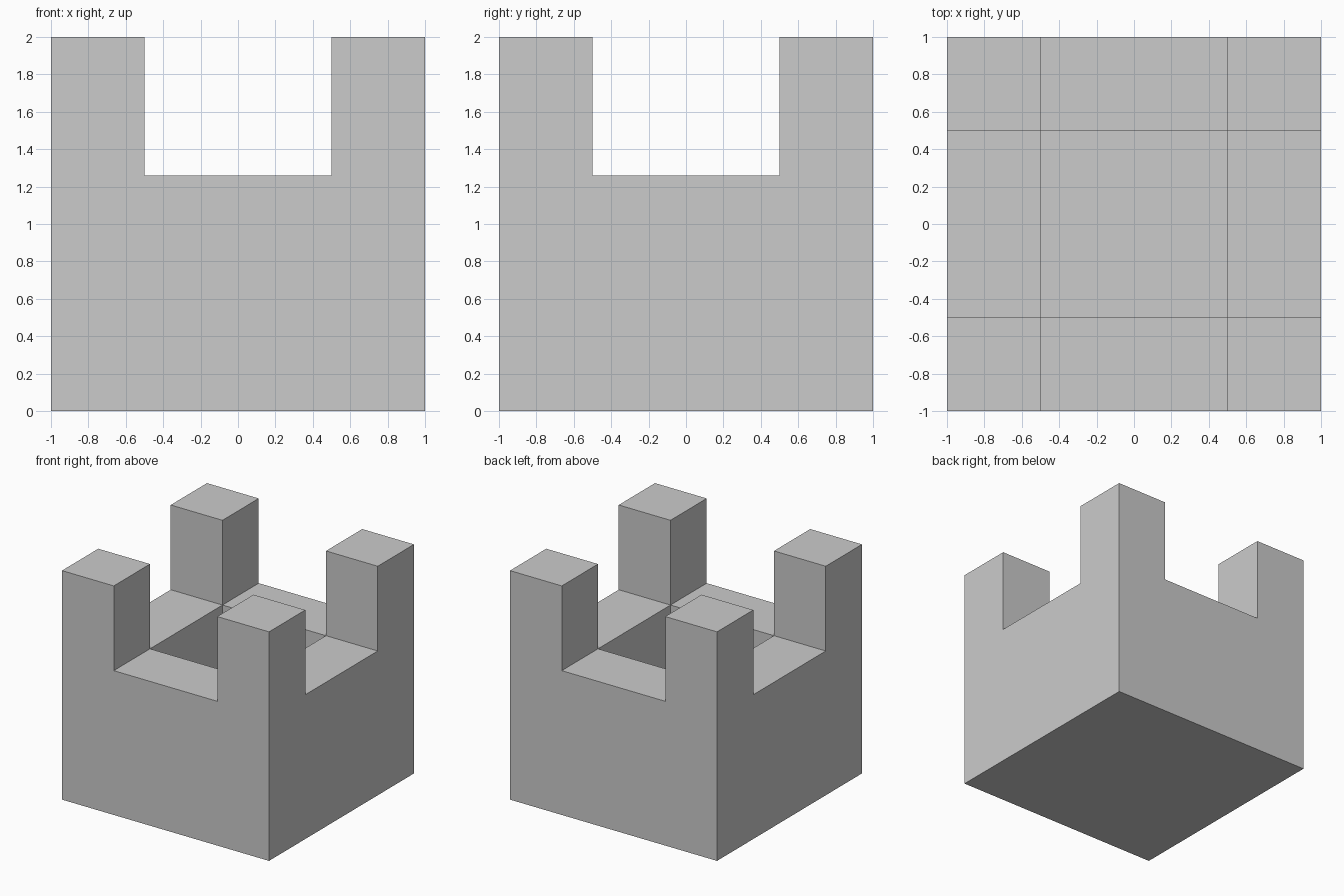
import bpy, bmesh

if "Cube" in bpy.data.objects:
    bpy.data.objects.remove(bpy.data.objects["Cube"])

# Square tower: 3 x 3 plan of stepped heights (corner posts, low walls, sunken centre)
cuts = [-1.0, -0.5, 0.5, 1.0]
POST, WALL, PIT = 2.0, 1.26, 0.5


def height(i, j):
    if not (0 <= i < 3 and 0 <= j < 3):
        return 0.0
    middles = (i == 1) + (j == 1)
    return (POST, WALL, PIT)[middles]


bm = bmesh.new()


def face(*pts):
    bm.faces.new([bm.verts.new(p) for p in pts])


for i in range(3):
    for j in range(3):
        x0, x1, y0, y1 = cuts[i], cuts[i + 1], cuts[j], cuts[j + 1]
        h = height(i, j)
        # top of the cell
        face((x0, y0, h), (x1, y0, h), (x1, y1, h), (x0, y1, h))
        # exposed sides, down to the lower neighbour
        sides = [((0, -1), (x0, y0), (x1, y0)), ((1, 0), (x1, y0), (x1, y1)),
                 ((0, 1), (x1, y1), (x0, y1)), ((-1, 0), (x0, y1), (x0, y0))]
        for (di, dj), a, b in sides:
            low = height(i + di, j + dj)
            if low < h:
                face((*a, low), (*b, low), (*b, h), (*a, h))

# underside
face((-1, 1, 0), (1, 1, 0), (1, -1, 0), (-1, -1, 0))

bmesh.ops.remove_doubles(bm, verts=bm.verts, dist=1e-5)
mesh = bpy.data.meshes.new("battlement_tower")
bm.to_mesh(mesh)
bm.free()
tower = bpy.data.objects.new("battlement_tower", mesh)
bpy.context.collection.objects.link(tower)
